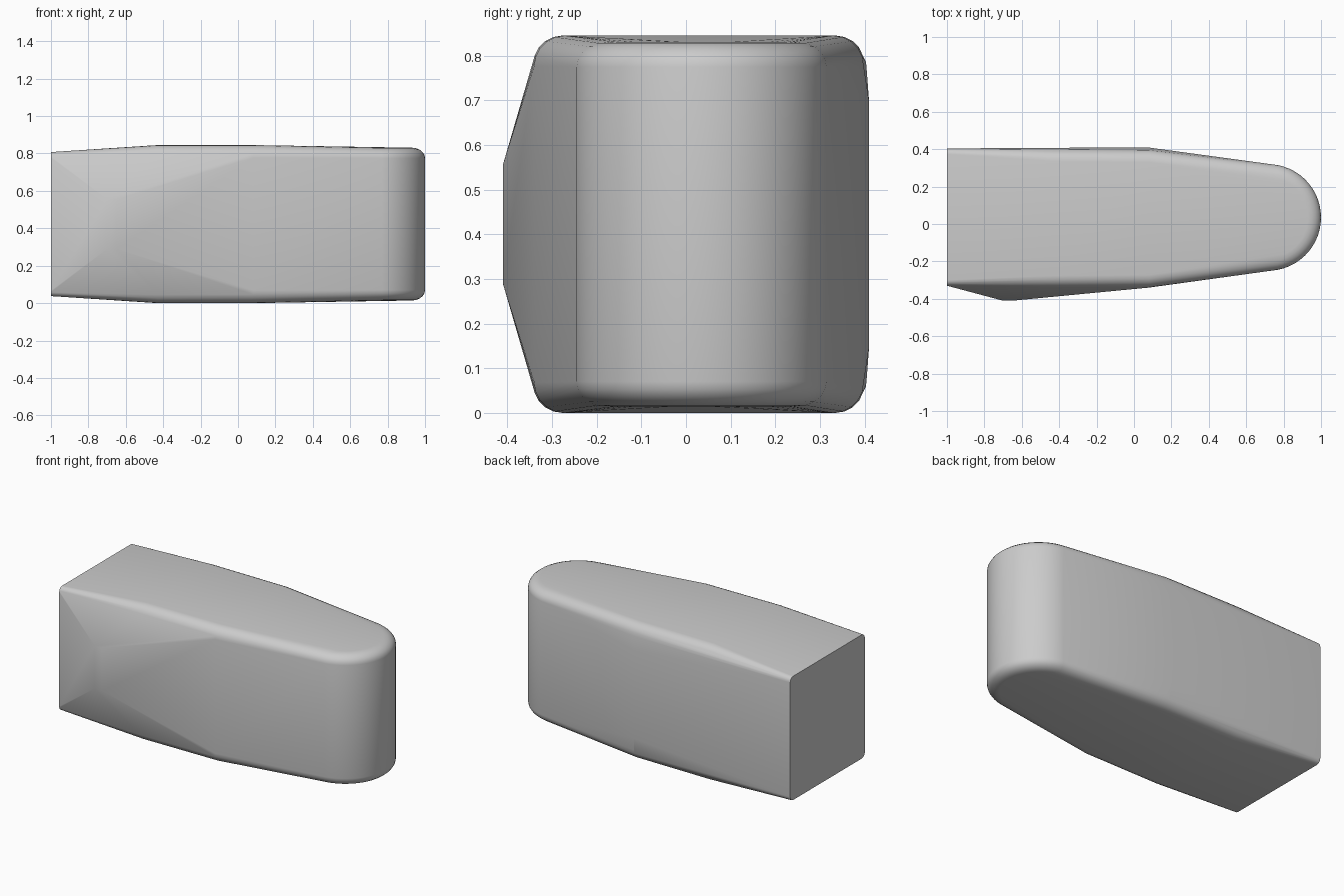
import bpy, bmesh
from math import sin, cos, pi, radians, atan2

if "Cube" in bpy.data.objects:
    bpy.data.objects.remove(bpy.data.objects["Cube"])

ZC = 0.4225  # the body is mirrored about this height
bm = bmesh.new()


def pair(x, y, h):
    """Add a point above and its mirror below the middle height."""
    for s in (1, -1):
        bm.verts.new((x, y, ZC + s * h))


def section(x, y0, y1, h, r, n=5):
    """Rounded rectangular cross-section with half height h."""
    for i in range(n + 1):
        a = i / n * pi / 2
        dy, dz = r * (1 - cos(a)), r * (1 - sin(a))
        pair(x, y0 + dy, h - dz)
        pair(x, y1 - dy, h - dz)


# Flat rear end and middle sections
section(-1.0, -0.33, 0.404, 0.385, 0.03)
section(-0.43, -0.342, 0.40, 0.4225, 0.065)
section(0.08, -0.34, 0.398, 0.4225, 0.068)

# Bulge low on the front side, slight crease on the back side
pair(-0.70, -0.41, 0.133)
pair(-0.65, -0.41, 0.133)
pair(0.07, 0.41, 0.275)

# Rounded nose: an arc with a rolled edge above and below
R, CX, CY = 0.285, 0.715, 0.035
end = atan2(0.28, 0.055)
for i in range(25):
    t = -end + 2 * end * i / 24
    for j in range(6):
        a = j / 5 * pi / 2
        r = R - 0.07 * (1 - cos(a))
        pair(CX + r * cos(t), CY + r * sin(t), 0.3525 + 0.056 * sin(a))

# Skin over all the sections
res = bmesh.ops.convex_hull(bm, input=bm.verts[:])
inner = [v for v in bm.verts if not v.link_faces]
bmesh.ops.delete(bm, geom=inner, context='VERTS')
bmesh.ops.dissolve_limit(bm, angle_limit=radians(0.5), verts=bm.verts[:], edges=bm.edges[:])
bmesh.ops.recalc_face_normals(bm, faces=bm.faces[:])

mesh = bpy.data.meshes.new("rounded_body")
bm.to_mesh(mesh)
bm.free()
body = bpy.data.objects.new("rounded_body", mesh)
bpy.context.collection.objects.link(body)
bpy.context.view_layer.objects.active = body
body.select_set(True)
bpy.ops.object.shade_smooth_by_angle(angle=radians(30))
